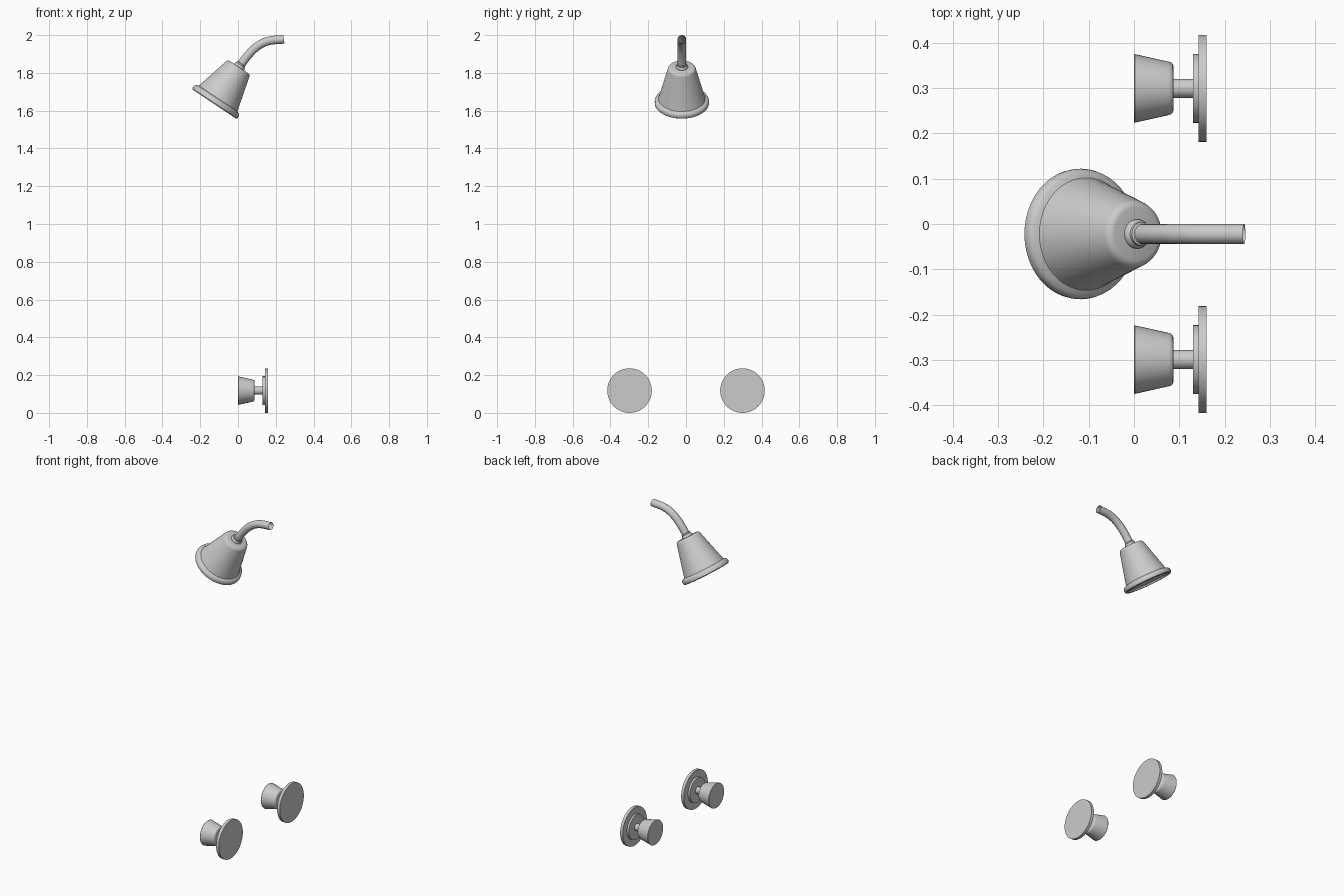
import bpy, bmesh, math
from mathutils import Vector

if "Cube" in bpy.data.objects:
    bpy.data.objects.remove(bpy.data.objects["Cube"])

SEG = 48


def lathe(name, profile, origin, axis):
    """Revolve (radius, distance) points around an axis through origin."""
    bm = bmesh.new()
    rings = []
    for r, t in profile:
        if r == 0:
            rings.append([bm.verts.new((0, 0, t))])
        else:
            rings.append([bm.verts.new((r * math.cos(2 * math.pi * i / SEG),
                                        r * math.sin(2 * math.pi * i / SEG), t))
                          for i in range(SEG)])
    for a, b in zip(rings, rings[1:]):
        for i in range(SEG):
            j = (i + 1) % SEG
            if len(a) == 1:
                bm.faces.new((a[0], b[j], b[i]))
            elif len(b) == 1:
                bm.faces.new((a[i], a[j], b[0]))
            else:
                bm.faces.new((a[i], a[j], b[j], b[i]))
    bmesh.ops.recalc_face_normals(bm, faces=bm.faces)
    mesh = bpy.data.meshes.new(name)
    bm.to_mesh(mesh)
    bm.free()
    ob = bpy.data.objects.new(name, mesh)
    bpy.context.collection.objects.link(ob)
    ob.location = origin
    ob.rotation_euler = Vector(axis).to_track_quat('Z', 'Y').to_euler()
    bpy.ops.object.select_all(action='DESELECT')
    ob.select_set(True)
    bpy.context.view_layer.objects.active = ob
    bpy.ops.object.shade_smooth_by_angle(angle=math.radians(35))
    return ob


# Tilted shower head: recessed face, rounded rim, tapered body
HEAD_Y = -0.022
face_centre = (-0.125, HEAD_Y, 1.635)
head_axis = (0.555, 0, 0.832)
lathe("shower_head", [
    (0, 0.010), (0.122, 0.010), (0.126, 0.0), (0.139, 0.0), (0.143, 0.004),
    (0.144, 0.014), (0.142, 0.023), (0.137, 0.029), (0.130, 0.032),
    (0.124, 0.035), (0.121, 0.042), (0.075, 0.219), (0.072, 0.227),
    (0.066, 0.233), (0.058, 0.235), (0, 0.235)], face_centre, head_axis)

# Collar where the pipe enters the head
lathe("pipe_collar", [
    (0, 0.230), (0.032, 0.230), (0.032, 0.240), (0.029, 0.246),
    (0.026, 0.249), (0.026, 0.256), (0.021, 0.259), (0, 0.259)],
    face_centre, head_axis)

# Curved supply pipe, open at the wall end
curve = bpy.data.curves.new("supply_pipe", 'CURVE')
curve.dimensions = '3D'
curve.bevel_depth = 0.0225
curve.bevel_resolution = 6
path = [(0.008, 1.833), (0.058, 1.899), (0.103, 1.941), (0.155, 1.967), (0.243, 1.978)]
spline = curve.splines.new('BEZIER')
spline.bezier_points.add(len(path) - 1)
for p, (x, z) in zip(spline.bezier_points, path):
    p.co = (x, HEAD_Y, z)
    p.handle_left_type = p.handle_right_type = 'AUTO'
pipe = bpy.data.objects.new("supply_pipe", curve)
bpy.context.collection.objects.link(pipe)

# Two taps: handle, stem, backing disc and wall plate
for side, y in (("left", -0.299), ("right", 0.299)):
    at, ax = (0, y, 0.118), (1, 0, 0)
    lathe(side + "_tap_handle", [
        (0, 0), (0.0745, 0), (0.0755, 0.002), (0.059, 0.076), (0.057, 0.082),
        (0.053, 0.086), (0.048, 0.087), (0, 0.087)], at, ax)
    lathe(side + "_tap_stem", [(0, 0.085), (0.021, 0.085), (0.021, 0.132), (0, 0.132)], at, ax)
    lathe(side + "_tap_disc", [(0, 0.130), (0.076, 0.130), (0.076, 0.143), (0, 0.143)], at, ax)
    lathe(side + "_wall_plate", [(0, 0.142), (0.118, 0.142), (0.118, 0.160), (0, 0.160)], at, ax)
